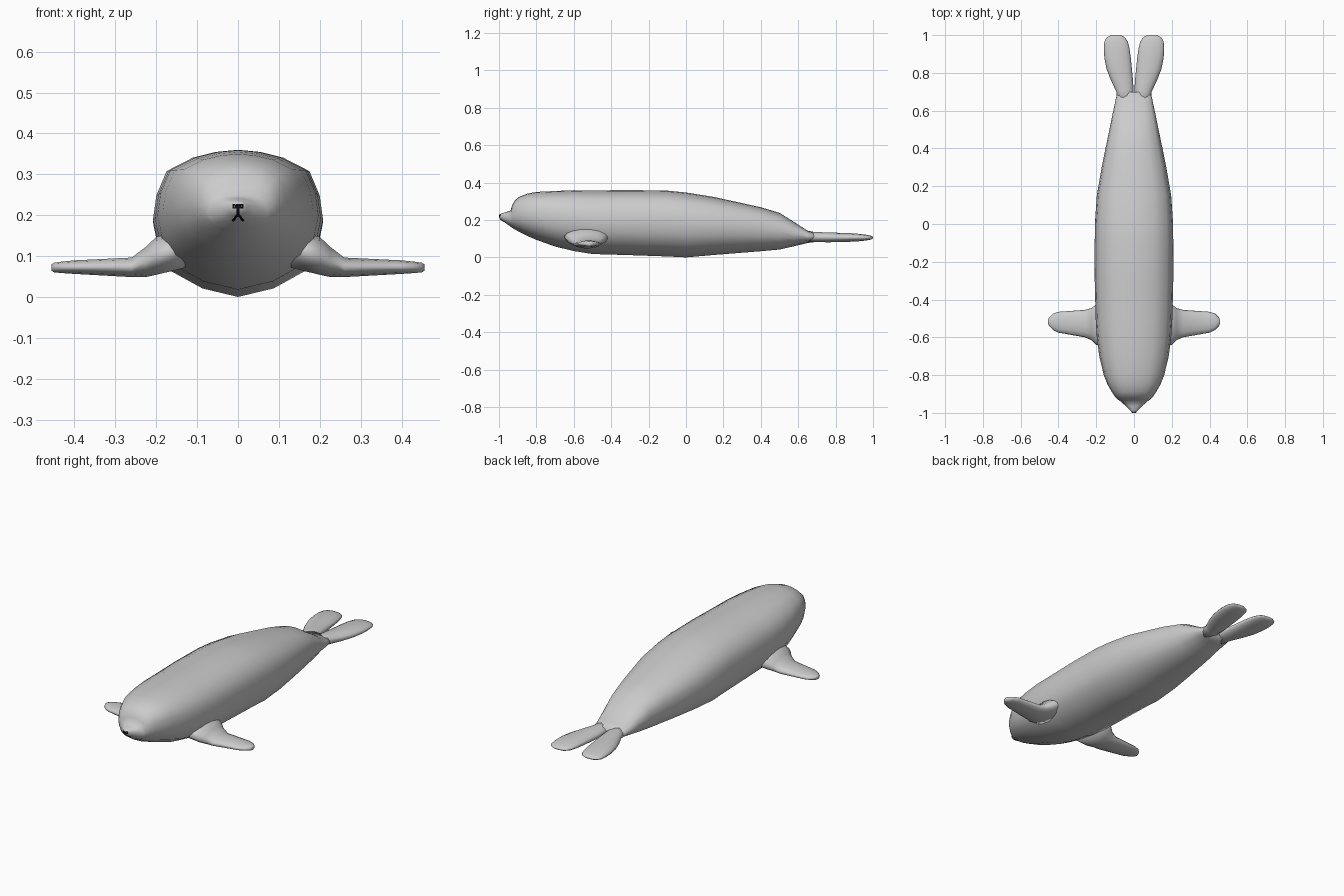
import bpy, bmesh, math
from mathutils import Vector
from mathutils.bvhtree import BVHTree


def material(name, rgb):
    m = bpy.data.materials.new(name)
    m.diffuse_color = (*rgb, 1)
    return m


GREY = material("seal grey", (0.6, 0.6, 0.6))
BLACK = material("nose black", (0.004, 0.004, 0.004))


def finish(name, bm, mat):
    bmesh.ops.recalc_face_normals(bm, faces=bm.faces)
    me = bpy.data.meshes.new(name)
    bm.to_mesh(me)
    ob = bpy.data.objects.new(name, me)
    bpy.context.collection.objects.link(ob)
    me.materials.append(mat)
    for p in me.polygons:
        p.use_smooth = True
    return ob


def loft(rings):
    """Closed skin through equal-length rings of points."""
    bm = bmesh.new()
    vs = [[bm.verts.new(p) for p in r] for r in rings]
    n = len(vs[0])
    for a, b in zip(vs, vs[1:]):
        for i in range(n):
            j = (i + 1) % n
            bm.faces.new((a[i], a[j], b[j], b[i]))
    for r in (vs[0], vs[-1]):
        bm.faces.new(r)
    return bm


def mirror(ob):
    ob.modifiers.new("mirror", 'MIRROR').use_axis[0] = True


# Body: one cross-section (half width, height fraction) scaled along y
HALF = [(0.0, 1.0), (0.26, 0.985), (0.53, 0.945), (0.84, 0.85), (0.96, 0.68), (1.0, 0.51),
        (0.94, 0.34), (0.8, 0.185), (0.42, 0.06), (0.0, 0.0)]
SECTION = HALF + [(-x, z) for x, z in HALF[-2:0:-1]]
# y, half width, bottom, top
STATIONS = [
    (-1.0, 0.008, 0.212, 0.228), (-0.985, 0.022, 0.198, 0.236),
    (-0.965, 0.042, 0.184, 0.241), (-0.938, 0.073, 0.164, 0.250),
    (-0.93, 0.084, 0.159, 0.278), (-0.915, 0.100, 0.149, 0.305),
    (-0.89, 0.117, 0.136, 0.325), (-0.85, 0.140, 0.115, 0.340),
    (-0.8, 0.160, 0.094, 0.350), (-0.7, 0.184, 0.058, 0.355),
    (-0.6, 0.197, 0.034, 0.359), (-0.5, 0.203, 0.018, 0.358),
    (-0.3, 0.208, 0.012, 0.360), (-0.1, 0.208, 0.005, 0.357),
    (0.0, 0.207, 0.0, 0.347), (0.15, 0.197, 0.013, 0.323),
    (0.3, 0.171, 0.025, 0.290), (0.4, 0.151, 0.033, 0.268),
    (0.5, 0.130, 0.042, 0.238), (0.58, 0.114, 0.060, 0.188),
    (0.65, 0.099, 0.077, 0.143), (0.7, 0.088, 0.083, 0.133)]
bm = loft([[(w * x, y, b + (t - b) * z) for x, z in SECTION]
           for y, w, b, t in STATIONS])
bm.normal_update()
tree = BVHTree.FromBMesh(bm)
body = finish("body", bm, GREY)


def oval(n=14):
    return [(math.cos(2 * math.pi * i / n), math.sin(2 * math.pi * i / n)) for i in range(n)]


# Front flippers: x, y range, z range
FRONT = [(0.13, -0.66, -0.40, 0.07, 0.17), (0.20, -0.64, -0.425, 0.053, 0.148),
         (0.225, -0.615, -0.445, 0.048, 0.124), (0.26, -0.60, -0.455, 0.048, 0.097),
         (0.40, -0.575, -0.465, 0.056, 0.09), (0.43, -0.56, -0.475, 0.058, 0.087),
         (0.45, -0.54, -0.495, 0.06, 0.084), (0.456, -0.525, -0.51, 0.064, 0.08)]
mirror(finish("front_flippers", loft(
    [[(x, (a + b) / 2 + (b - a) / 2 * c, (l + h) / 2 + (h - l) / 2 * s) for c, s in oval()]
     for x, a, b, l, h in FRONT]), GREY))

# Rear flippers: y, x range, z range
REAR = [(0.62, 0.01, 0.085, 0.085, 0.135), (0.70, 0.002, 0.093, 0.081, 0.136),
        (0.76, 0.005, 0.122, 0.080, 0.134), (0.82, 0.011, 0.145, 0.081, 0.132),
        (0.88, 0.017, 0.157, 0.083, 0.130), (0.93, 0.024, 0.160, 0.086, 0.126),
        (0.965, 0.033, 0.157, 0.090, 0.121), (0.988, 0.048, 0.144, 0.095, 0.116),
        (1.0, 0.070, 0.122, 0.101, 0.110)]
mirror(finish("rear_flippers", loft(
    [[((a + b) / 2 + (b - a) / 2 * c, y, (l + h) / 2 + (h - l) / 2 * s) for c, s in oval()]
     for y, a, b, l, h in REAR]), GREY))


# Nose and mouth: thin strips laid on the muzzle
def on_face(x, z):
    hit = tree.ray_cast(Vector((x, -2, z)), Vector((0, 1, 0)))[0]
    return hit.y if hit else -0.97


def strip(bm, pts, half):
    """Band of given half height/width that follows the muzzle surface."""
    rows = []
    for i, (x, z) in enumerate(pts):
        a, b = pts[max(i - 1, 0)], pts[min(i + 1, len(pts) - 1)]
        d = Vector((b[0] - a[0], b[1] - a[1])).normalized() * half
        ring = []
        for sx, dy in ((1, -0.003), (-1, -0.003), (-1, 0.004), (1, 0.004)):
            px, pz = x - d.y * sx, z + d.x * sx
            ring.append(bm.verts.new((px, max(on_face(px, pz) + dy, -1.001), pz)))
        rows.append(ring)
    for r, s in zip(rows, rows[1:]):
        for i in range(4):
            j = (i + 1) % 4
            bm.faces.new((r[i], r[j], s[j], s[i]))
    bm.faces.new(rows[0])
    bm.faces.new(rows[-1])


bm = bmesh.new()
strip(bm, [(-0.014, 0.222), (-0.007, 0.222), (0, 0.222), (0.007, 0.222), (0.014, 0.222)], 0.006)
strip(bm, [(0, 0.222), (0, 0.212), (0, 0.203), (0, 0.196)], 0.004)
for s in (-1, 1):
    strip(bm, [(0, 0.201), (s * 0.006, 0.196), (s * 0.009, 0.19), (s * 0.014, 0.186)], 0.003)
nose = finish("nose_and_mouth", bm, BLACK)
for p in nose.data.polygons:
    p.use_smooth = False
